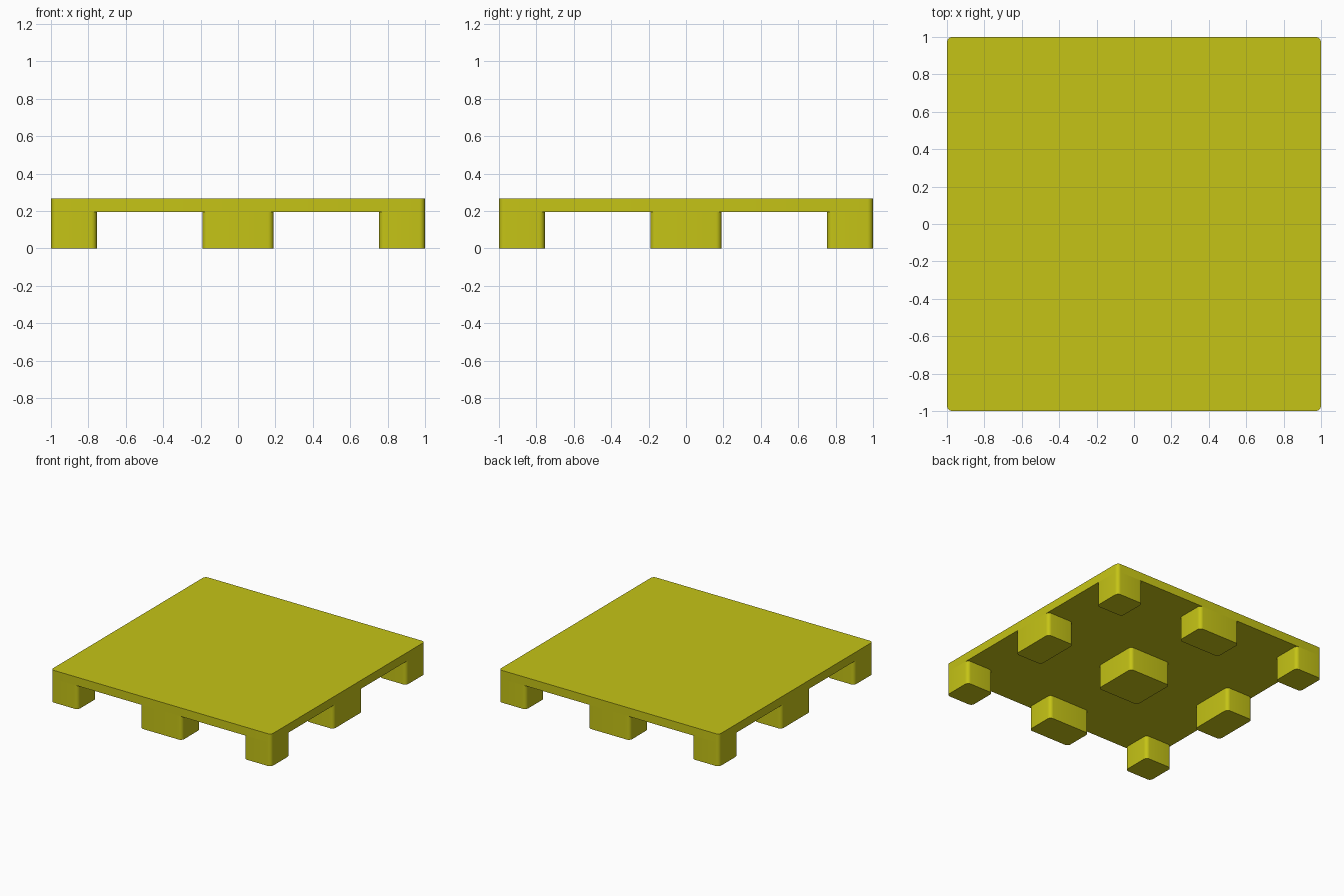
import bpy, bmesh

if "Cube" in bpy.data.objects:
    bpy.data.objects.remove(bpy.data.objects["Cube"])

DECK_BOTTOM, DECK_TOP = 0.195, 0.265
RADIUS = 0.03

paint = bpy.data.materials.new("yellow_plastic")
paint.diffuse_color = (0.56, 0.55, 0.008, 1)
paint.use_nodes = True
paint.node_tree.nodes["Principled BSDF"].inputs["Base Color"].default_value = paint.diffuse_color


def rounded_block(name, x, y, z):
    """Box spanning the (min, max) ranges, with rounded vertical corners."""
    bm = bmesh.new()
    bmesh.ops.create_cube(bm, size=1)
    for v in bm.verts:
        v.co = [r[0] if c < 0 else r[1] for c, r in zip(v.co, (x, y, z))]
    upright = [e for e in bm.edges
               if abs(e.verts[0].co.z - e.verts[1].co.z) > 0.01]
    bmesh.ops.bevel(bm, geom=upright, offset=RADIUS, segments=6,
                    profile=0.5, affect='EDGES')
    mesh = bpy.data.meshes.new(name)
    bm.to_mesh(mesh)
    bm.free()
    mesh.materials.append(paint)
    obj = bpy.data.objects.new(name, mesh)
    bpy.context.collection.objects.link(obj)
    bpy.ops.object.select_all(action='DESELECT')
    obj.select_set(True)
    bpy.context.view_layer.objects.active = obj
    bpy.ops.object.shade_smooth_by_angle()
    return obj


# Flat deck
rounded_block("deck", (-1, 1), (-1, 1), (DECK_BOTTOM, DECK_TOP))

# Three by three grid of feet, outer ones flush with the deck edge
spans = [(-1, -0.755), (-0.19, 0.19), (0.755, 1)]
columns = ["left", "middle", "right"]
rows = ["front", "centre", "back"]
for row, y in zip(rows, spans):
    for column, x in zip(columns, spans):
        rounded_block(f"{row}_{column}_foot", x, y, (0, DECK_BOTTOM))
